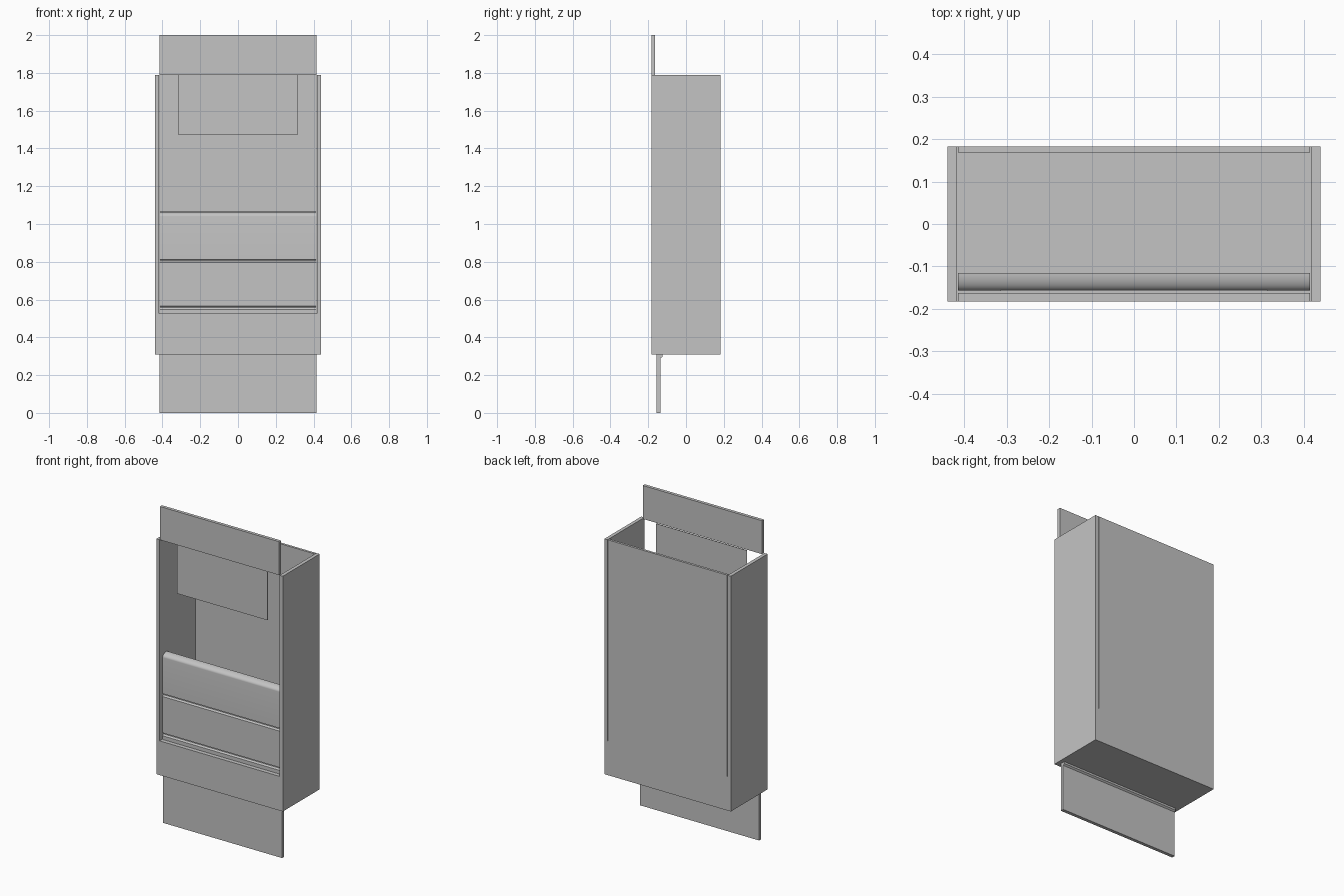
import bpy, bmesh, math

if "Cube" in bpy.data.objects:
    bpy.data.objects.remove(bpy.data.objects["Cube"])

grey = bpy.data.materials.new("plain grey")
grey.diffuse_color = (0.55, 0.55, 0.55, 1)
grey.use_nodes = True
grey.node_tree.nodes["Principled BSDF"].inputs["Base Color"].default_value = grey.diffuse_color


def finish(name, bm):
    bmesh.ops.recalc_face_normals(bm, faces=bm.faces)
    mesh = bpy.data.meshes.new(name)
    bm.to_mesh(mesh)
    bm.free()
    mesh.materials.append(grey)
    ob = bpy.data.objects.new(name, mesh)
    bpy.context.collection.objects.link(ob)
    return ob


def box(name, x, y, z):
    """Box from (min, max) ranges."""
    bm = bmesh.new()
    bmesh.ops.create_cube(bm, size=1)
    for v in bm.verts:
        v.co = [r[0] + (c + 0.5) * (r[1] - r[0]) for r, c in zip((x, y, z), v.co)]
    return finish(name, bm)


def extrude_profile(name, points, half_width):
    """Closed y-z profile swept along x."""
    bm = bmesh.new()
    face = bm.faces.new([bm.verts.new((-half_width, y, z)) for y, z in points])
    new = bmesh.ops.extrude_face_region(bm, geom=[face])["geom"]
    bmesh.ops.translate(bm, vec=(2 * half_width, 0, 0),
                        verts=[g for g in new if isinstance(g, bmesh.types.BMVert)])
    return finish(name, bm)


W, IN, PANEL, D = 0.44, 0.418, 0.415, 0.183
BASE, SILL, TOP = 0.31, 0.525, 1.79

# Cabinet: solid base, two sides and a back with narrow joints
box("base_block", (-W, W), (-D, D), (BASE, SILL))
for side, s in (("left", -1), ("right", 1)):
    box(side + "_side_panel", sorted((s * IN, s * W)), (-D, D), (SILL, TOP))
box("back_panel", (-PANEL, PANEL), (0.168, D), (SILL, TOP))

# Header board and the thin sign hanging below it
box("header_board", (-PANEL, PANEL), (-D, -0.163), (TOP, 2.0))
box("hanging_sign", (-0.315, 0.315), (-0.158, -0.154), (1.47, TOP))

# Lower front: rounded top rail with two shallow grooves
front, back = -0.157, -0.115
profile = [(back, SILL), (front, SILL)]
for z in (0.557, 0.804):
    profile += [(front, z - 0.009), (front + 0.008, z), (front + 0.008, z + 0.006), (front, z + 0.009)]
for i in range(11):
    a = math.radians(9 * i)
    profile.append((back - 0.042 * math.cos(a), 1.04 + 0.025 * math.sin(a)))
rail = extrude_profile("front_rail_panel", profile, PANEL)
bpy.context.view_layer.objects.active = rail
rail.select_set(True)
bpy.ops.object.shade_smooth_by_angle(angle=math.radians(30))

# Kick board with a small lip under the base
extrude_profile("kick_board", [(-0.155, 0), (-0.134, 0), (-0.134, 0.29),
                               (-0.124, 0.298), (-0.124, BASE), (-0.155, BASE)], PANEL)
